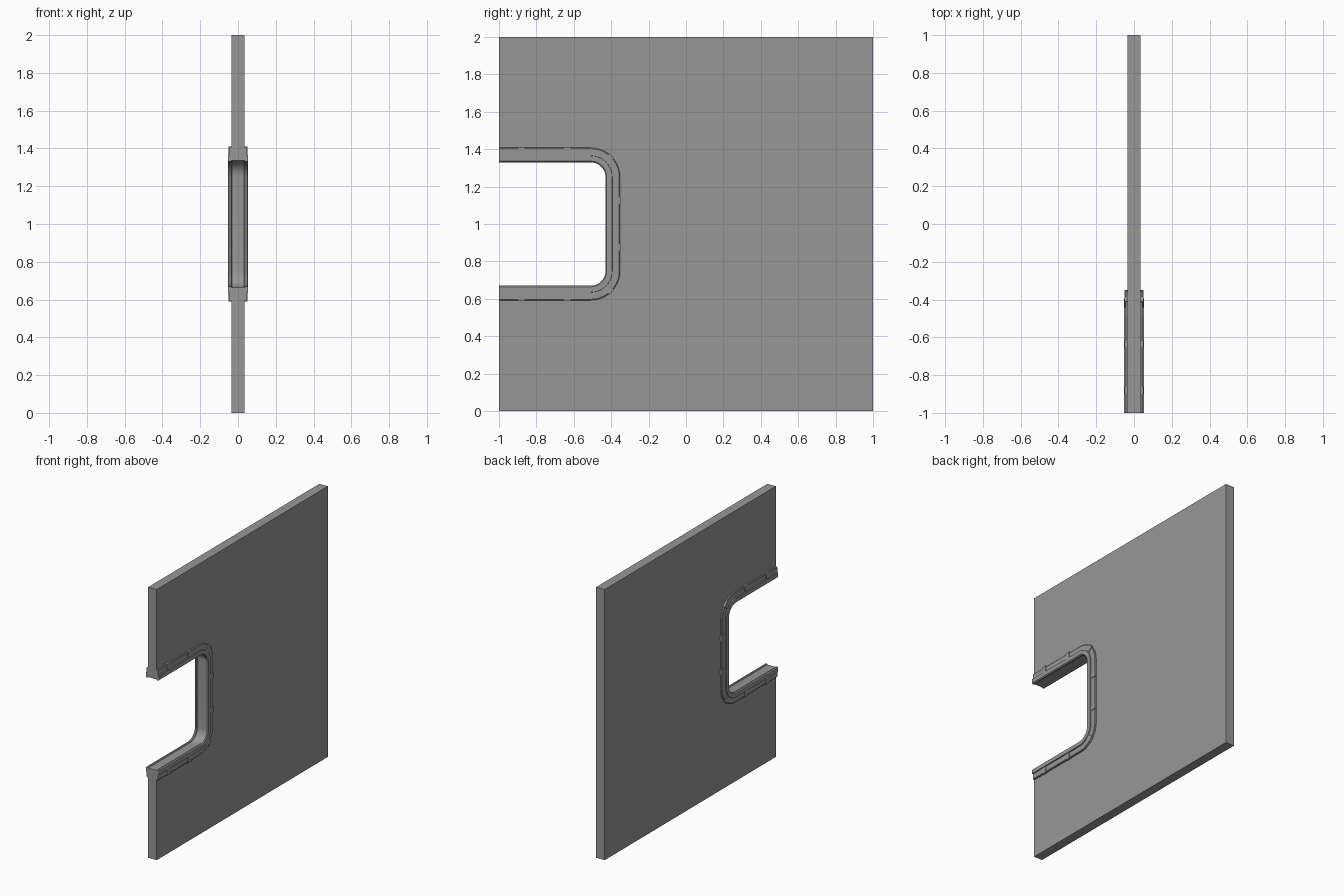
import bpy, bmesh
from math import sin, cos, pi, atan2
from mathutils import Matrix

if "Cube" in bpy.data.objects:
    bpy.data.objects.remove(bpy.data.objects["Cube"])

W = 0.0345                     # half thickness of the wall
Y, TOP, BOT, R = -0.43, 1.33, 0.67, 0.08   # opening edge, top, bottom, corner radius

grey = bpy.data.materials.new("dark_grey")
grey.diffuse_color = (0.31, 0.31, 0.31, 1)
grey.use_nodes = True
grey.node_tree.nodes["Principled BSDF"].inputs["Base Color"].default_value = grey.diffuse_color


def finish(name, bm, smooth=False):
    bmesh.ops.recalc_face_normals(bm, faces=bm.faces[:])
    me = bpy.data.meshes.new(name)
    bm.to_mesh(me)
    bm.free()
    me.materials.append(grey)
    ob = bpy.data.objects.new(name, me)
    bpy.context.collection.objects.link(ob)
    if smooth:
        bpy.ops.object.select_all(action='DESELECT')
        ob.select_set(True)
        bpy.context.view_layer.objects.active = ob
        bpy.ops.object.shade_smooth_by_angle(angle=0.6)
    return ob


def opening_path(steps=10):
    """Points (y, z) and outward normals around the open-ended window."""
    path = [((-1, TOP), (0, 1))]
    for zc, start in ((TOP - R, pi / 2), (BOT + R, 0)):
        for i in range(steps + 1):
            a = start - i / steps * pi / 2
            path.append(((Y - R + R * cos(a), zc + R * sin(a)), (cos(a), sin(a))))
    path.append(((-1, BOT), (0, -1)))
    return path


path = opening_path()

# Wall panel with the window notch
bm = bmesh.new()
outline = [(p[0] + n[0] * 0.01, p[1] + n[1] * 0.01) for p, n in path]
outline[0], outline[-1] = (-1, TOP + 0.01), (-1, BOT - 0.01)
outline += [(-1, 0), (1, 0), (1, 2), (-1, 2)]
face = bm.faces.new([bm.verts.new((-W, y, z)) for y, z in outline])
ext = bmesh.ops.extrude_face_region(bm, geom=[face])
bmesh.ops.translate(bm, vec=(2 * W, 0, 0),
                    verts=[v for v in ext['geom'] if isinstance(v, bmesh.types.BMVert)])
finish("wall_panel", bm)

# Window trim section (outward offset, x): grooved lining, raised rim, lower flange
half = [(0.006, 0.033), (0.0, 0.037), (0.0, 0.047), (0.006, 0.054), (0.035, 0.054),
        (0.036, 0.046), (0.073, 0.046), (0.077, 0.043), (0.078, W - 0.002),
        (0.012, W - 0.002)]
section = half + [(d, -x) for d, x in reversed(half)]
bm = bmesh.new()
rings = [[bm.verts.new((x, p[0] + n[0] * d, p[1] + n[1] * d)) for d, x in section]
         for p, n in path]
for a, b in zip(rings, rings[1:]):
    for i in range(len(section)):
        j = (i + 1) % len(section)
        bm.faces.new((a[i], a[j], b[j], b[i]))
bm.faces.new(rings[0])
bm.faces.new(rings[-1])
finish("window_trim", bm, True)

# Retaining clips on the flange, on both faces of the wall
s = 0.5 ** 0.5
spots = [((-0.88, TOP), (0, 1)), ((-0.635, TOP), (0, 1)),
         ((Y - R + R * s, TOP - R + R * s), (s, s)), ((Y, 1.125), (1, 0))]
spots += [((p[0], 2 - p[1]), (n[0], -n[1])) for p, n in spots]
d0, d1, x0, x1 = 0.036, 0.081, W - 0.002, 0.050
for k, (p, n) in enumerate(spots):
    for side in (-1, 1):
        bm = bmesh.new()
        d = (d0 + d1) / 2
        m = (Matrix.Translation((side * (x0 + x1) / 2, p[0] + n[0] * d, p[1] + n[1] * d))
             @ Matrix.Rotation(atan2(n[1], n[0]), 4, 'X')
             @ Matrix.Diagonal((x1 - x0, d1 - d0, 0.038, 1)))
        bmesh.ops.create_cube(bm, size=1, matrix=m)
        finish(f"trim_clip_{k}_{'left' if side < 0 else 'right'}", bm)
